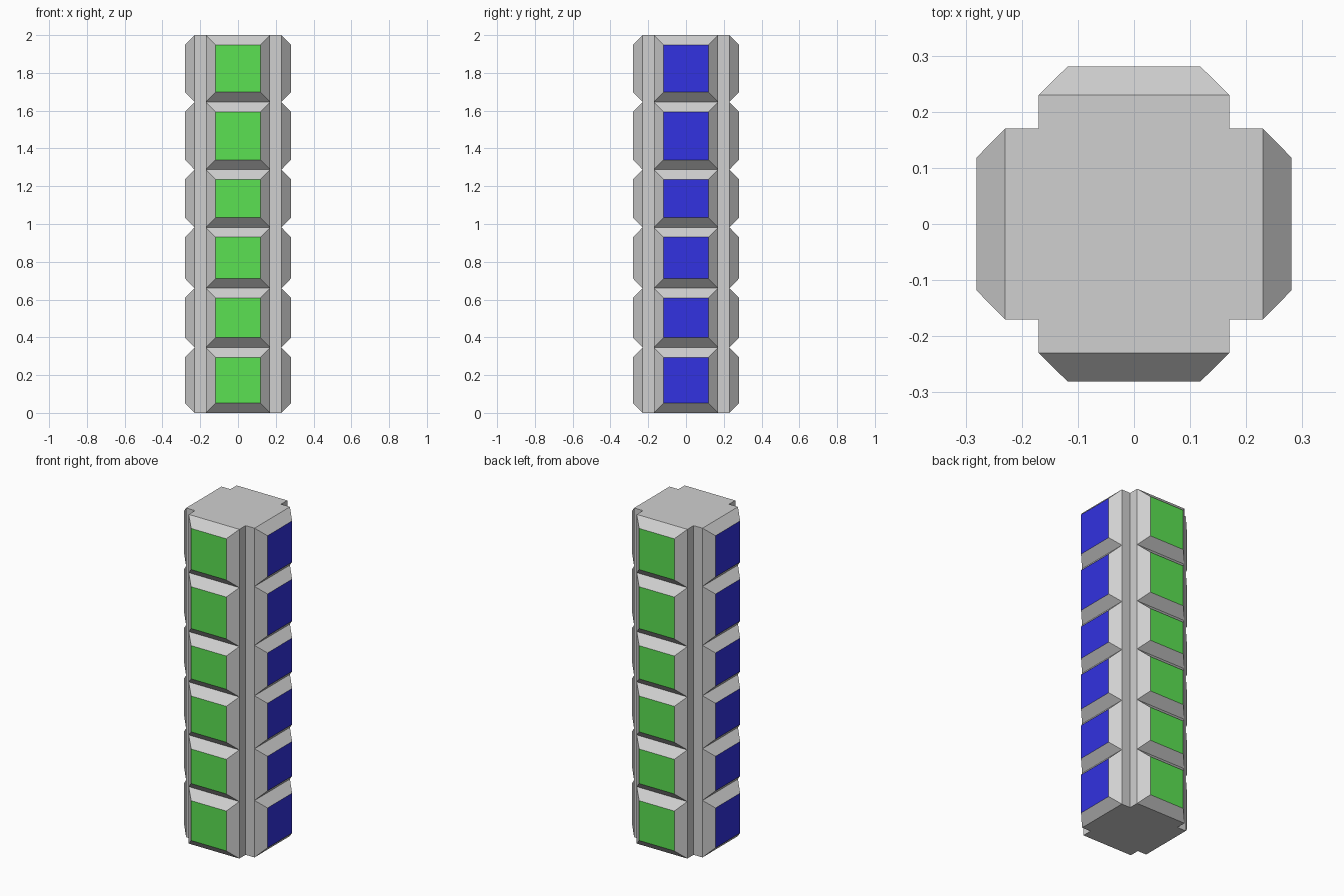
import bpy, bmesh, math
from mathutils import Matrix, Vector

cube = bpy.data.objects.get("Cube")
if cube:
    bpy.data.objects.remove(cube, do_unlink=True)

HALF, CORE, OUTER, BEVEL = 0.17, 0.23, 0.281, 0.052
LEVELS = [0.0, 0.346, 0.66, 0.982, 1.288, 1.646, 2.0]   # joints between storeys


def material(name, rgb):
    m = bpy.data.materials.new(name)
    m.use_nodes = True
    m.diffuse_color = (*rgb, 1)
    m.node_tree.nodes["Principled BSDF"].inputs["Base Color"].default_value = (*rgb, 1)
    return m


grey = material("light_grey", (0.63, 0.63, 0.63))
green = material("green", (0.105, 0.75, 0.084))
blue = material("blue", (0.032, 0.032, 0.75))


def add_object(name, bm, mats):
    bm.normal_update()
    mesh = bpy.data.meshes.new(name)
    bm.to_mesh(mesh)
    bm.free()
    for m in mats:
        mesh.materials.append(m)
    ob = bpy.data.objects.new(name, mesh)
    bpy.context.collection.objects.link(ob)
    return ob


# Cross-shaped core column: three profile points per quadrant, turned four times
bm = bmesh.new()
profile = []
for quarter in range(4):
    turn = Matrix.Rotation(quarter * math.pi / 2, 3, 'Z')
    profile += [turn @ Vector(p) for p in ((CORE, HALF, 0), (HALF, HALF, 0), (HALF, CORE, 0))]
base = bm.faces.new([bm.verts.new(p) for p in profile])
top = bmesh.ops.extrude_face_region(bm, geom=[base], use_keep_orig=True)
bmesh.ops.translate(bm, vec=(0, 0, LEVELS[-1]),
                    verts=[v for v in top["geom"] if isinstance(v, bmesh.types.BMVert)])
bmesh.ops.recalc_face_normals(bm, faces=bm.faces)
add_object("core_column", bm, [grey])


def raised_panels(name, angle, colour):
    """One stack of bevelled blocks with a coloured outer face."""
    bm = bmesh.new()
    for z0, z1 in zip(LEVELS, LEVELS[1:]):
        def ring(y, inset):
            w = HALF - inset
            return [bm.verts.new(p) for p in ((-w, y, z0 + inset), (w, y, z0 + inset),
                                              (w, y, z1 - inset), (-w, y, z1 - inset))]
        inner, outer = ring(-CORE, 0), ring(-OUTER, BEVEL)
        bm.faces.new(outer).material_index = 1
        for i in range(4):
            j = (i + 1) % 4
            bm.faces.new((inner[i], inner[j], outer[j], outer[i]))
    bmesh.ops.rotate(bm, verts=bm.verts, cent=(0, 0, 0), matrix=Matrix.Rotation(angle, 3, 'Z'))
    return add_object(name, bm, [grey, colour])


# Green on front and back, blue on the two sides
for i, (side, colour) in enumerate((("front", green), ("left", blue),
                                    ("back", green), ("right", blue))):
    raised_panels(side + "_panels", i * math.pi / 2, colour)
